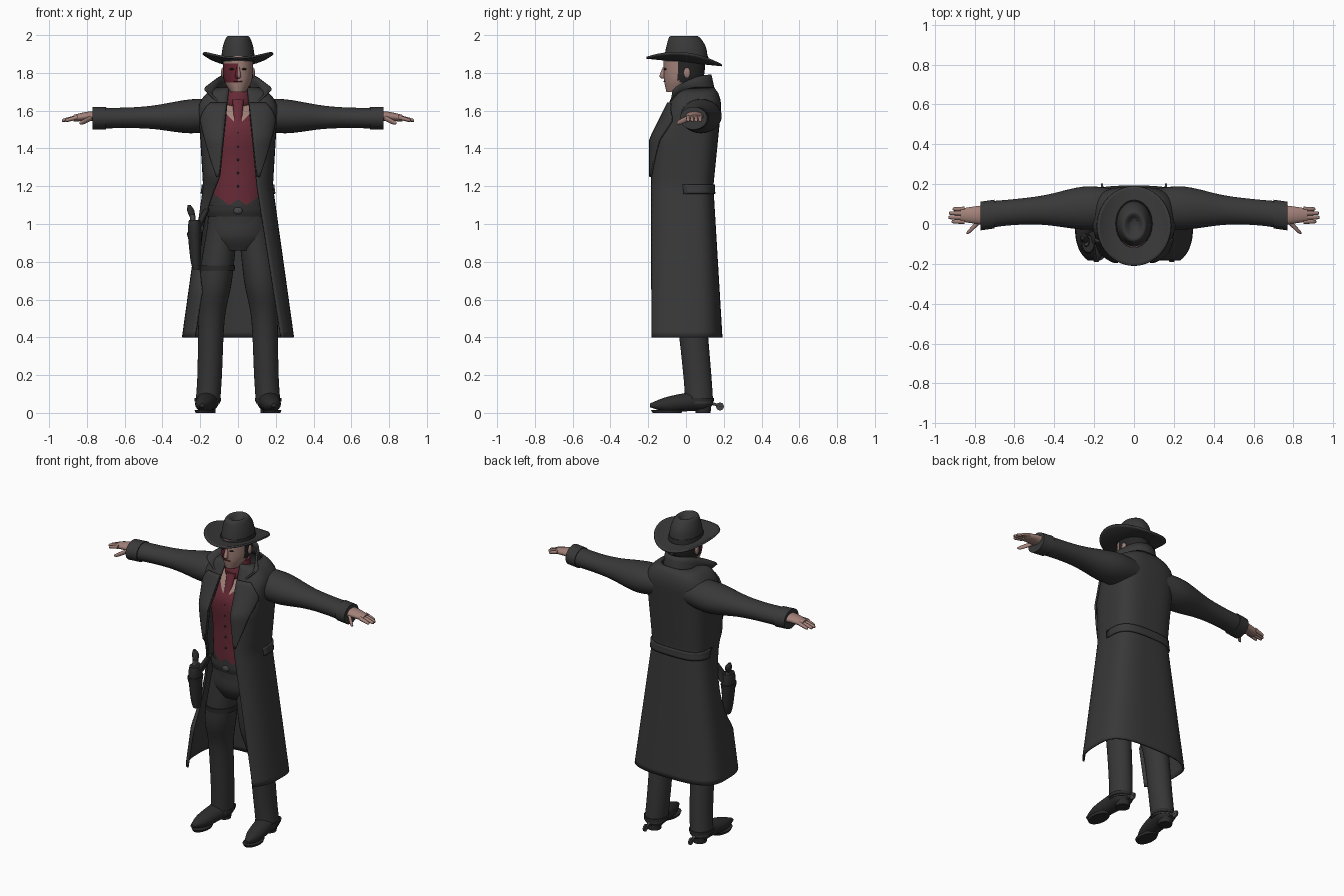
import bpy, bmesh
from math import sin, cos, pi, asin, sqrt
from mathutils import Vector

cube = bpy.data.objects.get("Cube")
if cube:
    bpy.data.objects.remove(cube)


def material(name, red, green, blue):
    mat = bpy.data.materials.new(name)
    mat.use_nodes = True
    mat.diffuse_color = (red, green, blue, 1)
    mat.node_tree.nodes["Principled BSDF"].inputs["Base Color"].default_value = mat.diffuse_color
    return mat


COAT = material("charcoal coat", .04, .04, .04)
CLOTH = material("charcoal trousers", .037, .037, .037)
BLACK = material("black leather", .025, .025, .025)
HAIR = material("dark hair", .018, .018, .018)
SKIN = material("skin", .36, .22, .19)
RED = material("wine red cloth", .14, .024, .038)
SCAR = material("dark red scar", .13, .018, .03)
METAL = material("dark steel", .06, .06, .06)


def finish(name, bm, mats, rule=None, cuts=(), thickness=0):
    """Turn a bmesh into a smooth object, cutting colour borders first."""
    for point, normal in cuts:
        bmesh.ops.bisect_plane(bm, geom=bm.verts[:] + bm.edges[:] + bm.faces[:],
                               plane_co=point, plane_no=normal)
    bmesh.ops.recalc_face_normals(bm, faces=bm.faces[:])
    for face in bm.faces:
        face.material_index = rule(face.calc_center_median()) if rule else 0
    mesh = bpy.data.meshes.new(name)
    bm.to_mesh(mesh)
    bm.free()
    obj = bpy.data.objects.new(name, mesh)
    bpy.context.collection.objects.link(obj)
    for mat in mats:
        mesh.materials.append(mat)
    if thickness:
        solid = obj.modifiers.new("thickness", 'SOLIDIFY')
        solid.thickness, solid.offset = thickness, 0
    bpy.ops.object.select_all(action='DESELECT')
    obj.select_set(True)
    bpy.context.view_layer.objects.active = obj
    bpy.ops.object.shade_smooth_by_angle(angle=.8)


def smooth_rows(rows, steps):
    """Catmull-Rom interpolation between rows of numbers."""
    result = []
    padded = [rows[0], *rows, rows[-1]]
    for before, start, end, after in zip(padded, padded[1:], padded[2:], padded[3:]):
        for k in range(steps):
            t = k / steps
            result.append([q + t * (r - p) / 2 + t * t * (p - 2.5 * q + 2 * r - s / 2)
                           + t ** 3 * (1.5 * (q - r) + (s - p) / 2)
                           for p, q, r, s in zip(before, start, end, after)])
    return result + [rows[-1]]


def skin_rows(bm, rows, closed):
    """Bridge rows of points with quads."""
    rings = [[bm.verts.new(point) for point in row] for row in rows]
    count = len(rows[0])
    for lower, upper in zip(rings, rings[1:]):
        for j in range(count if closed else count - 1):
            k = (j + 1) % count
            bm.faces.new((lower[j], lower[k], upper[k], upper[j]))
    return rings


def sheet(name, rows, mat, closed=False):
    bm = bmesh.new()
    skin_rows(bm, rows, closed)
    finish(name, bm, [mat], thickness=.01)


def loft(name, axis, stations, *mats, aspect=1, sides=32, steps=5, rule=None, cuts=()):
    """Capped tube. Station: position along axis, two centre coordinates, radius.
    Aspect widens the y radius, or the x radius of tubes along y."""
    bm = bmesh.new()
    rows = []
    for pos, u, v, radius in smooth_rows(stations, steps):
        row = []
        for j in range(sides):
            c, s = radius * cos(2 * pi * j / sides), radius * sin(2 * pi * j / sides)
            row.append({'x': (pos, u + c * aspect, v + s),
                        'y': (u + c * aspect, pos, v + s),
                        'z': (u + c, v + s * aspect, pos)}[axis])
        rows.append(row)
    rings = skin_rows(bm, rows, True)
    bm.faces.new(rings[0])
    bm.faces.new(rings[-1])
    finish(name, bm, mats, rule, cuts)


def column(name, stations, *mats, **options):
    """Upright tube on the centre line. Station: height, y, radius."""
    loft(name, 'z', [(z, 0, y, radius) for z, y, radius in stations], *mats, **options)


def ball(name, centre, size, mat):
    bm = bmesh.new()
    bmesh.ops.create_uvsphere(bm, u_segments=16, v_segments=10, radius=1)
    for vert in bm.verts:
        vert.co = vert.co * Vector(size) + Vector(centre)
    finish(name, bm, [mat])


def span(start, end, count):
    return [start + (end - start) * i / count for i in range(count + 1)]


# Coat surface: around runs from the front edge (0) to the middle of the back (1)
WAIST, SHOULDER, MIDDLE, BOXY = 1.2, 1.6, .02, .65


def coat_point(z, side, around, out=0):
    below, above = max(0, WAIST - z), max(0, z - WAIST)
    dome = sqrt(1 - (max(0, z - SHOULDER) / .14) ** 2)
    half_width = (.18 + .14 * below + .06 * above) * dome
    back = (.14 + .06 * below + .1 * above) * (1 + dome) / 2
    front = -.18 + max(0, z - 1.45) / 2
    edge = .1 + .16 * below - .1 * above
    if side < 0:  # swept back behind the holster
        sweep = max(0, 1 - ((z - .95) / .3) ** 2)
        front += .13 * sweep
        edge += .05 * sweep
    start = asin((edge / half_width) ** (1 / BOXY))
    angle = start + (pi - start) * around
    x = side * (half_width + out) * abs(sin(angle)) ** BOXY
    facing = cos(angle)
    if facing > 0:
        y = MIDDLE - (MIDDLE - front + out) * (facing / cos(start)) ** BOXY
    else:
        y = MIDDLE + (back - MIDDLE + out) * abs(facing) ** BOXY
    return x, y, z


def coat_wrap(heights, first, out):
    turns = span(first, 1, 24)
    return [[coat_point(z, 1, t, out) for t in turns]
            + [coat_point(z, -1, t, out) for t in turns[-2::-1]] for z in heights]


sheet("long_coat", coat_wrap(span(.4, 1.72, 44), 0, 0), COAT)
sheet("coat_back_belt", coat_wrap(span(1.16, 1.21, 4), .4, .008), COAT)

# Lapels widen upward, then turn in at the notch
for side, label in ((1, "left"), (-1, "right")):
    rows = []
    for z in span(1.25, 1.64, 16):
        width = min(z - 1.22, 2 * (1.72 - z))
        rows.append([coat_point(z, side, t, .01) for t in span(0, width, 8)])
    sheet(label + "_lapel", rows, COAT)

# Raised collar that flares into two pointed tips
foot, rim = [], []
for turn in span(.6, 2 * pi - .6, 40):
    ahead = (1 + cos(turn)) / 2
    foot.append(Vector((.11 * sin(turn), .02 - .13 * cos(turn), 1.7 - .1 * ahead)))
    flare = .1 + .28 * ahead ** 4
    rim.append(Vector((flare * sin(turn), .02 - .11 * cos(turn), 1.79 - .1 * ahead ** 2)))
sheet("collar", [[low.lerp(high, t) for low, high in zip(foot, rim)] for t in span(0, 1, 3)], COAT)


# Waistcoat with an open neck and a pointed hem
def waistcoat_rule(c):
    if c.z < 1.1 + .7 * abs(abs(c.x) - .045):
        return 2
    return 1 if c.z > 1.52 + abs(c.x) and abs(c.x) > .02 and c.y < MIDDLE else 0


borders = []
for side in (1, -1):
    borders += [((side * .045, 0, 1.1), (slope, 0, 1)) for slope in (.7, -.7)]
    borders += [((0, 0, 1.52), (side, 0, -1)), ((side * .02, 0, 0), (1, 0, 0))]
column("waistcoat", [(1, 0, .15), (1.3, 0, .155), (1.5, 0, .17), (1.62, .02, .11), (1.66, .02, .06)],
       RED, SKIN, CLOTH, aspect=.8, sides=48, rule=waistcoat_rule, cuts=borders)
for z in span(1.2, 1.48, 4):
    ball("waistcoat_button", (0, -.09 - z * .028, z), (.006, .008, .006), BLACK)

# Neck and neckerchief
column("neck", [(1.58, .02, .055), (1.76, 0, .055)], SKIN)
column("neckerchief", [(1.61, 0, .06), (1.65, 0, .075), (1.73, .01, .065)], RED)
column("neckerchief_tail", [(1.54, -.11, .02), (1.66, -.065, .03)], RED, aspect=.6)


# Head, with hair behind and a scar over one half of the face
def head_rule(c):
    if c.z > 1.75 and (c.y > .01 or (abs(c.x) > .066 and c.y > -.04)):
        return 1
    return 2 if c.x < 0 and c.y < .01 and 1.75 < c.z < 1.85 else 0


column("head", [(1.7, -.05, .04), (1.75, -.02, .07), (1.8, -.01, .08), (1.89, -.01, .08)],
       SKIN, HAIR, SCAR, aspect=1.35, sides=40, rule=head_rule,
       cuts=[((0, 0, 1.75), (0, 0, 1)), ((0, 0, 1.85), (0, 0, 1)), ((0, .01, 0), (0, 1, 0))])
column("nose", [(1.77, -.12, .01), (1.785, -.125, .015), (1.83, -.115, .008)], SKIN, SCAR,
       rule=lambda c: 1 if c.x < 0 else 0)
ball("mouth", (0, -.11, 1.755), (.025, .01, .004), SCAR)
for side in (1, -1):
    ball("eye", (side * .032, -.11, 1.82), (.014, .008, .005), HAIR)
    ball("ear", (side * .08, .005, 1.8), (.01, .018, .028), SKIN)

# Hat: brim curled up at the sides, creased crown and band
brim = []
for t in span(.4, 1, 8):
    turns = [2 * pi * j / 48 for j in range(48)]
    brim.append([(.185 * t * cos(a), .2 * t * sin(a) - .01,
                  1.86 + .045 * t ** 3 * cos(a) ** 2 - .02 * t * sin(a)) for a in turns])
sheet("hat_brim", brim, COAT, closed=True)
column("hat_crown", [(1.86, 0, .09), (1.94, 0, .08), (1.995, -.01, .055), (1.97, 0, .02)],
       COAT, aspect=1.3)
column("hat_band", [(1.865, 0, .093), (1.89, 0, .09)], BLACK, aspect=1.3)

# Trouser seat and gun belt
column("trouser_seat", [(.86, 0, .11), (.93, 0, .16), (1.02, 0, .16), (1.12, 0, .148)], CLOTH, aspect=.74)
column("gun_belt", [(1.04, 0, .165), (1.07, 0, .17), (1.1, 0, .16)], BLACK, aspect=.75)
ball("belt_buckle", (0, -.125, 1.07), (.024, .01, .018), METAL)

for side, label in ((1, "left"), (-1, "right")):
    def limb(name, axis, stations, mat, **options):
        """Loft with its sideways coordinate mirrored for this side."""
        index = 0 if axis == 'x' else 1
        mirrored = [[side * v if i == index else v for i, v in enumerate(row)] for row in stations]
        loft(label + "_" + name, axis, mirrored, mat, **options)

    # Sleeve and cuff
    limb("sleeve", 'x', [(.1, .08, 1.58, .08), (.25, .08, 1.57, .09), (.45, .07, 1.565, .062),
                         (.6, .06, 1.562, .054), (.75, .045, 1.56, .056)], COAT, aspect=1.2)
    limb("cuff", 'x', [(.7, .05, 1.56, .06), (.77, .04, 1.56, .06)], COAT, aspect=1.2, steps=1)

    # Hand: palm, four fingers and a thumb
    limb("palm", 'x', [(.74, .045, 1.57, .028), (.8, .045, 1.57, .024), (.87, .045, 1.56, .018)],
         SKIN, aspect=1.8)
    for finger, tip in enumerate((.915, .932, .928, .91)):
        y = .012 + .021 * finger
        limb("finger", 'x', [(.85, y, 1.565, .012), (tip - .01, y, 1.55, .009), (tip, y, 1.546, .003)],
             SKIN, sides=12)
    limb("thumb", 'x', [(.77, .02, 1.565, .015), (.82, -.03, 1.54, .013), (.84, -.045, 1.535, .005)],
         SKIN, sides=12)

    # Trouser leg
    limb("trouser_leg", 'z', [(.05, .16, .07, .065), (.2, .15, .06, .065), (.5, .14, .03, .07),
                              (.7, .12, 0, .088), (1, .08, 0, .08)], CLOTH, aspect=1.14)

    # Boot with sole and heel
    limb("boot", 'y', [(-.19, .19, .04, .01), (-.1, .18, .045, .04), (.03, .165, .06, .05),
                       (.1, .16, .06, .05), (.14, .16, .06, .02)], BLACK, aspect=1.15)
    limb("boot_sole", 'z', [(0, .18, -.1, .045), (.015, .18, -.1, .05)], BLACK, aspect=1.7, steps=1)
    limb("boot_heel", 'z', [(0, .16, .09, .04), (.05, .16, .09, .045)], BLACK, steps=1)

    # Spur
    limb("spur_strap", 'z', [(.06, .16, .07, .07), (.08, .16, .07, .07)], BLACK, aspect=1.1, steps=1)
    limb("spur_shank", 'y', [(.12, .16, .055, .01), (.19, .16, .035, .006)], METAL, sides=10)
    limb("spur_rowel", 'x', [(.155, .18, .034, .022), (.165, .18, .034, .022)], METAL, sides=8, steps=1)

# Holster, straps and revolver on the right hip
loft("holster", 'z', [(.76, -.22, -.1, .02), (.82, -.225, -.1, .028), (.96, -.23, -.1, .036),
                      (1.02, -.23, -.1, .03)], BLACK, aspect=1.4)
loft("holster_strap", 'z', [(.93, -.23, -.1, .038), (.955, -.23, -.1, .04)], BLACK, aspect=1.4, steps=1)
loft("thigh_strap", 'z', [(.75, -.11, 0, .092), (.78, -.11, 0, .094)], BLACK, aspect=1.14, steps=1)
loft("belt_hanger", 'z', [(.98, -.215, -.08, .02), (1.08, -.165, -.05, .015)], BLACK, aspect=2)
loft("revolver_frame", 'z', [(1, -.237, -.09, .016), (1.05, -.24, -.085, .013)], METAL, aspect=1.8)
loft("revolver_grip", 'z', [(1.03, -.24, -.085, .012), (1.07, -.25, -.07, .019), (1.1, -.258, -.07, .008)],
     BLACK, aspect=1.2)
